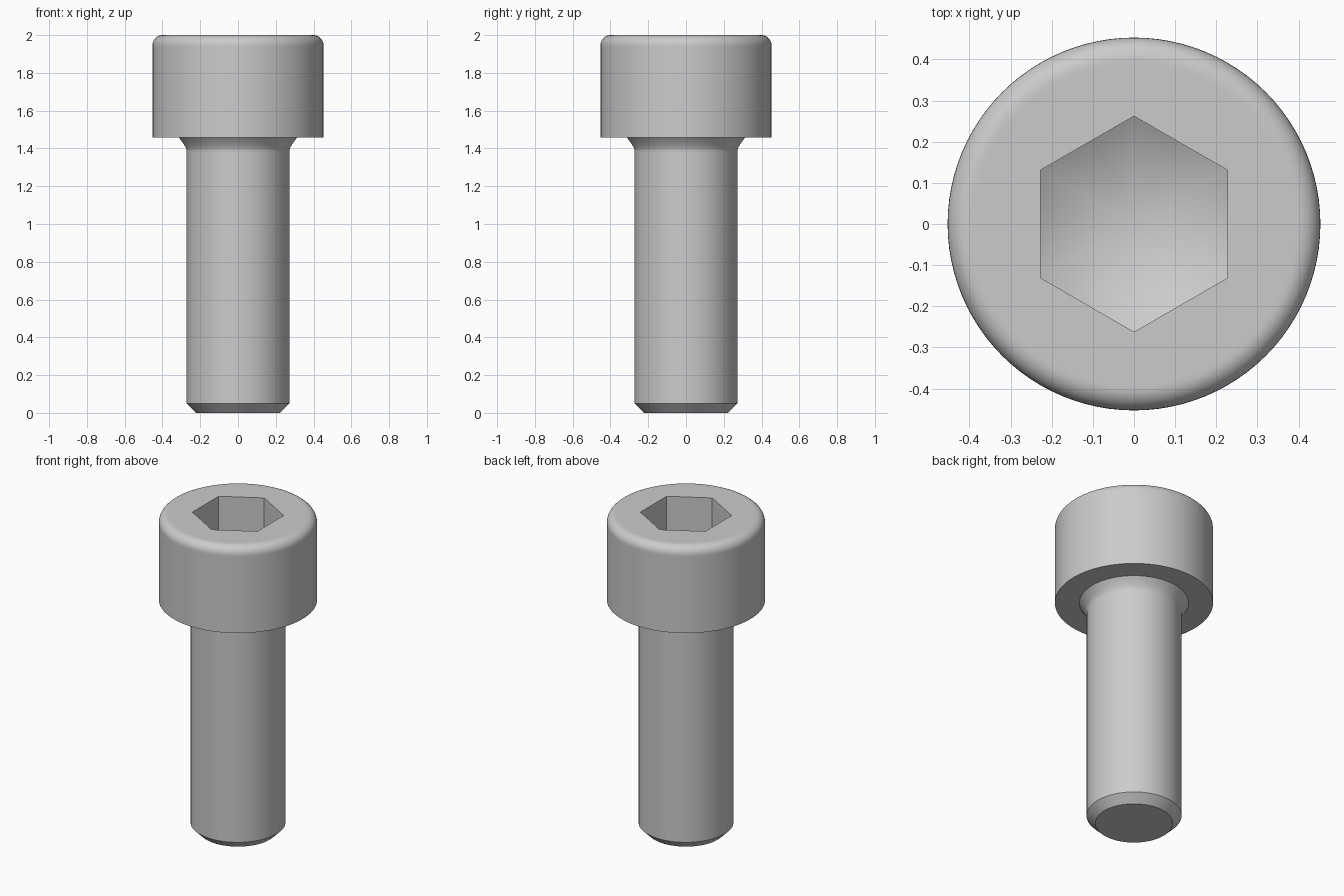
import bpy, bmesh
from math import sin, cos, tan, pi, radians

cube = bpy.data.objects.get("Cube")
if cube:
    bpy.data.objects.remove(cube, do_unlink=True)

SEGMENTS = 96
HEAD_R, SHANK_R, TIP_R, NECK_R = 0.453, 0.272, 0.222, 0.313
HEAD_BASE, TOP, ROUND = 1.457, 2.0, 0.054
HEX_APOTHEM, SOCKET_Z = 0.227, 1.728


def circle(r, z):
    """Round profile level."""
    return lambda a: (r * cos(a), r * sin(a), z)


def hex_radius(a):
    """Distance from the axis to the hexagon wall, corners on the y axis."""
    return HEX_APOTHEM / cos((a + pi / 6) % (pi / 3) - pi / 6)


def hexagon(height):
    """Hexagonal level whose height depends on its radius."""
    def point(a):
        r = hex_radius(a)
        return (r * cos(a), r * sin(a), height(r))
    return point


# Shank with chamfered tip
levels = [circle(TIP_R, 0), circle(SHANK_R, 0.05),
          circle(SHANK_R, 0.06), circle(SHANK_R, 1.38)]

# Concave flare under the head
flare_w, flare_h = NECK_R - SHANK_R, 0.067
for i in range(7):
    t = i / 6
    levels.append(circle(SHANK_R + flare_w * t ** 1.4,
                         HEAD_BASE - flare_h * (1 - t)))

# Head with rounded upper rim
levels += [circle(HEAD_R, HEAD_BASE), circle(HEAD_R, TOP - ROUND - 0.01)]
for i in range(9):
    t = i / 8 * pi / 2
    levels.append(circle(HEAD_R - ROUND + ROUND * cos(t),
                         TOP - ROUND + ROUND * sin(t)))
levels.append(circle(HEAD_R - ROUND - 0.01, TOP))

# Hexagonal socket with a drilled conical floor
slope = tan(radians(30))
levels += [hexagon(lambda r: TOP),
           hexagon(lambda r: SOCKET_Z + (r - HEX_APOTHEM) * slope)]

# Join the levels into one closed skin
bm = bmesh.new()
angles = [2 * pi * i / SEGMENTS for i in range(SEGMENTS)]
rings = [[bm.verts.new(level(a)) for a in angles] for level in levels]
for low, high in zip(rings, rings[1:]):
    for i in range(SEGMENTS):
        j = (i + 1) % SEGMENTS
        bm.faces.new((low[i], low[j], high[j], high[i]))
bm.faces.new(rings[0][::-1])
floor_tip = bm.verts.new((0, 0, SOCKET_Z - HEX_APOTHEM * slope))
for i in range(SEGMENTS):
    bm.faces.new((rings[-1][i], rings[-1][(i + 1) % SEGMENTS], floor_tip))
bmesh.ops.recalc_face_normals(bm, faces=bm.faces)
mesh = bpy.data.meshes.new("socket_head_bolt")
bm.to_mesh(mesh)
bm.free()

# Plain grey metal
grey = (0.6, 0.6, 0.6, 1)
steel = bpy.data.materials.new("grey_steel")
steel.use_nodes = True
steel.diffuse_color = grey
for node in steel.node_tree.nodes:
    if node.type == 'BSDF_PRINCIPLED':
        node.inputs["Base Color"].default_value = grey
mesh.materials.append(steel)

bolt = bpy.data.objects.new("socket_head_bolt", mesh)
bpy.context.collection.objects.link(bolt)
bpy.ops.object.select_all(action='DESELECT')
bolt.select_set(True)
bpy.context.view_layer.objects.active = bolt
bpy.ops.object.shade_smooth_by_angle(angle=radians(28))
